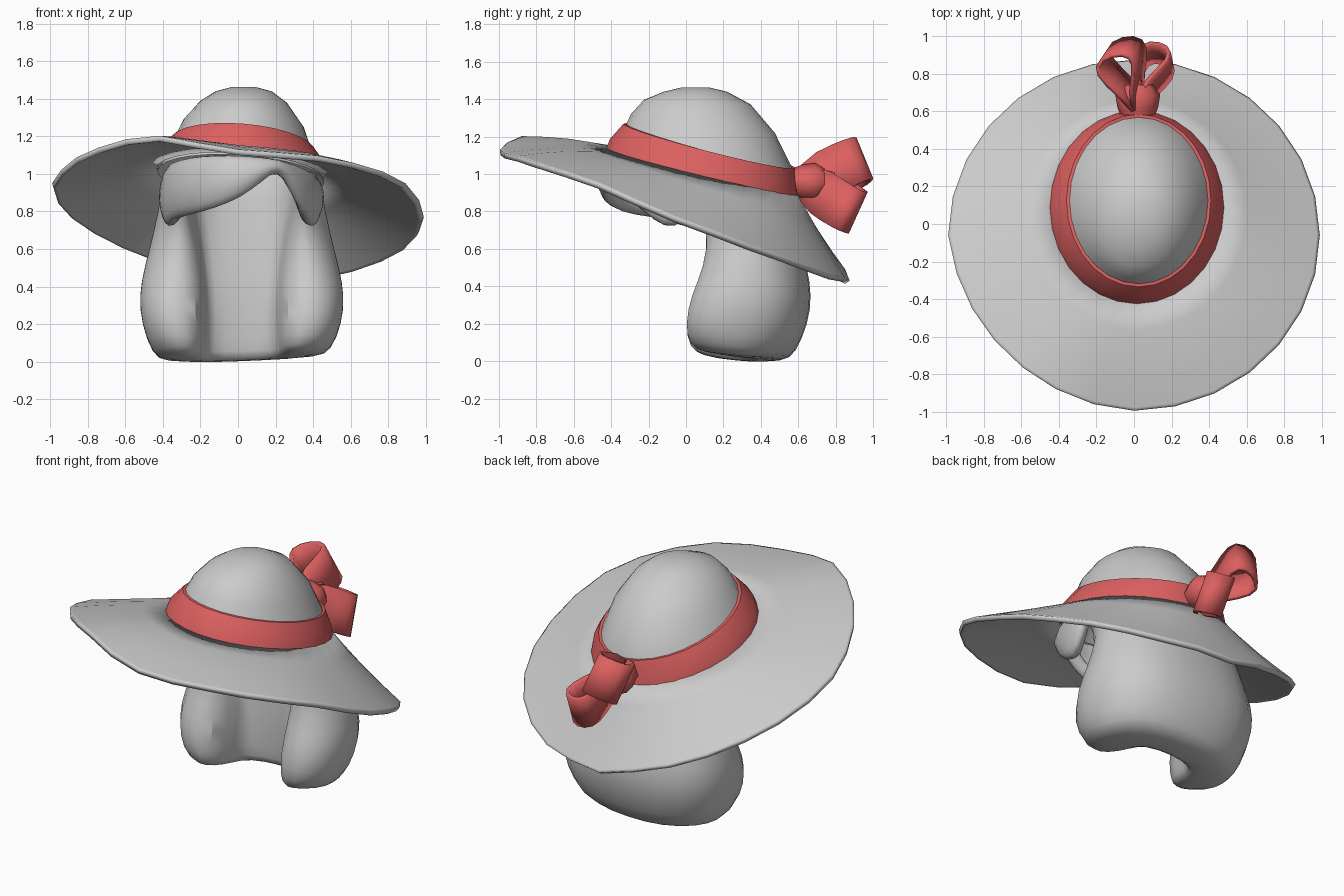
import bpy, bmesh, math
from math import sin, cos, pi, radians
from mathutils import Vector

if "Cube" in bpy.data.objects:
    bpy.data.objects.remove(bpy.data.objects["Cube"])


def material(name, rgb):
    m = bpy.data.materials.new(name)
    m.diffuse_color = (*rgb, 1)
    m.use_nodes = True
    m.node_tree.nodes["Principled BSDF"].inputs["Base Color"].default_value = m.diffuse_color
    return m


GREY = material("light_grey", (0.6, 0.6, 0.6))
RED = material("ribbon_red", (0.72, 0.117, 0.117))


def loft(name, rings, mat, closed=True, caps=(False, False), cap_quads=(), angle=40, thick=0,
         subsurf=0, offset=-1):
    """Skin a list of equally long point rings; cap_quads closes both ends of a concave section."""
    n = len(rings[0])
    last = (len(rings) - 1) * n
    verts = [p for r in rings for p in r]
    faces = []
    for i in range(len(rings) - 1):
        for j in range(n if closed else n - 1):
            k = (j + 1) % n
            faces.append((i * n + j, i * n + k, (i + 1) * n + k, (i + 1) * n + j))
    if caps[0]:
        faces.append(tuple(range(n - 1, -1, -1)))
    if caps[1]:
        faces.append(tuple(last + j for j in range(n)))
    for q in cap_quads:
        faces += [q, tuple(last + j for j in q)]
    me = bpy.data.meshes.new(name)
    me.from_pydata(verts, [], faces)
    if cap_quads:
        bm = bmesh.new()
        bm.from_mesh(me)
        bmesh.ops.recalc_face_normals(bm, faces=bm.faces)
        bm.to_mesh(me)
        bm.free()
    me.materials.append(mat)
    ob = bpy.data.objects.new(name, me)
    bpy.context.collection.objects.link(ob)
    bpy.ops.object.select_all(action='DESELECT')
    ob.select_set(True)
    bpy.context.view_layer.objects.active = ob
    bpy.ops.object.shade_smooth_by_angle(angle=radians(angle))
    if thick:
        s = ob.modifiers.new("thickness", 'SOLIDIFY')
        s.thickness, s.offset = thick, offset
    if subsurf:
        s = ob.modifiers.new("smooth", 'SUBSURF')
        s.levels = s.render_levels = subsurf
    return ob


N = 28
ANGLES = [2 * pi * i / N for i in range(N)]


def ring(cx, cy, rx, ry, z, tx=0, ty=0):
    """Tilted ellipse, counter-clockwise from +x."""
    return [Vector((cx + rx * cos(a), cy + ry * sin(a), z + tx * cos(a) + ty * sin(a))) for a in ANGLES]


# Hat brim: wavy rim blended into the tilted base of the crown
RIM_Z = [0.77, 0.59, 0.46, 0.43, 0.57, 0.76, 0.95, 1.11, 1.215, 1.13, 1.09, 0.98]


def rim_point(a):
    f = a / (2 * pi) * 12
    i = int(f)
    z = RIM_Z[i % 12] + (RIM_Z[(i + 1) % 12] - RIM_Z[i % 12]) * (f - i)
    flat = 1 - 0.04 * max(0, cos(2 * (a - radians(222)))) * (sin(a) < 0)
    return Vector((0.99 * flat * cos(a), -0.06 + 0.935 * flat * sin(a), z))


base = ring(0.015, 0.085, 0.455, 0.505, 1.025, -0.03, -0.115)
brim = []
for t in (1, 0.97, 0.75, 0.5, 0.25, 0):
    sag = 0.018 * sin(pi * t)
    brim.append([b.lerp(rim_point(a), t) - Vector((0, 0, sag * sin(a))) for a, b in zip(ANGLES, base)])
loft("hat_brim", brim, GREY, thick=0.03)

# Hat crown: dome standing on the tilted base
crown = [ring(0.015, 0.085, 0.45, 0.5, 1.015, -0.03, -0.115),
         ring(0.025, 0.125, 0.37, 0.445, 1.147, -0.03, -0.118),
         ring(0.03, 0.09, 0.32, 0.385, 1.27, -0.02, -0.05),
         ring(0.03, 0.06, 0.23, 0.285, 1.385, -0.005, -0.012),
         ring(0.03, 0.05, 0.15, 0.17, 1.44),
         ring(0.03, 0.05, 0.06, 0.07, 1.464)]
loft("hat_crown", crown, GREY, caps=(False, True))

# Ribbon band around the crown
band = [ring(0.015, 0.085, 0.468, 0.518, 1.005, -0.03, -0.115),
        ring(0.017, 0.095, 0.45, 0.502, 1.07, -0.03, -0.117),
        ring(0.025, 0.125, 0.385, 0.46, 1.15, -0.03, -0.118),
        ring(0.025, 0.125, 0.36, 0.435, 1.15, -0.03, -0.118)]
loft("hat_band", band, RED, angle=35)


# Bow: two teardrop ribbon loops and a knot
def bow_loop(name, length, width, side):
    start = Vector((0.02, 0.63, 0.955))
    length, width, side = Vector(length), Vector(width), Vector(side)
    rows = []
    for i in range(13):
        u = i / 12
        s = sin(pi * u) ** 0.8 if 0 < i < 12 else 0
        mid = start + length * s + side * sin(2 * pi * u) * (0.4 + 0.6 * s)
        half = width * (0.7 + 0.4 * sin(2 * pi * min(s, 0.5) / 2) - 0.1 * s) * 0.5
        rows.append([mid + half * k for k in (-1, 0, 1)])
    loft(name, rows, RED, closed=False, angle=50, thick=0.022, offset=0)


bow_loop("bow_loop_upper", (-0.11, 0.31, 0.115), (0.06, 0.09, -0.22), (0.105, 0.03, 0.03))
bow_loop("bow_loop_lower", (0.12, 0.28, -0.16), (-0.02, 0.10, 0.22), (0.085, -0.02, 0.0))
knot = []
for v, r in ((0.575, 0.075), (0.62, 0.09), (0.69, 0.1), (0.74, 0.07)):
    knot.append([Vector((0.02 + r * 1.2 * cos(k * pi / 4), v, 0.955 + r * 1.05 * sin(k * pi / 4)))
                 for k in range(8)])
loft("bow_knot", [r[::-1] for r in knot], RED, caps=(True, True), angle=50)


# Long hair: C-shaped section, open to the face, with a lock on each side
def hair_section(z, w, yf, yb, xi, yi):
    m = (yf + yb) / 2
    half = [(0.5 * w, yb - 0.02), (0.87 * w, yb - 0.13), (w, m), (0.95 * w, yf + 0.12),
            (0.72 * w, yf), (xi + 0.03, yf + 0.04), (xi, m - 0.06), (xi * 0.85, yi)]
    right = [(0, yb)] + half + [(0, yi + 0.03)]
    pts = right + [(-x, y) for x, y in reversed(half)]
    low = max(0, 1 - z / 0.15)      # uneven lower ends
    return [Vector((0.02 + x, y, z + low * (0.05 * max(0, x + 0.1) + 0.2 * max(0, 0.25 - y))))
            for x, y in pts]


CAP = [(0, 1, 8, 9), (1, 2, 7, 8), (2, 3, 6, 7), (3, 4, 5, 6)]
CAP += [tuple((18 - j) % 18 for j in q) for q in CAP]
sections = [(-0.005, 0.42, 0.07, 0.53, 0.22, 0.33), (0.03, 0.49, -0.01, 0.59, 0.2, 0.32),
            (0.2, 0.55, -0.03, 0.66, 0.19, 0.31), (0.35, 0.565, 0.0, 0.68, 0.19, 0.31),
            (0.5, 0.535, 0.07, 0.655, 0.2, 0.32), (0.7, 0.48, 0.10, 0.6, 0.23, 0.34),
            (0.88, 0.445, 0.02, 0.555, 0.28, 0.36), (1.02, 0.42, -0.10, 0.5, 0.30, 0.38)]
loft("long_hair", [hair_section(*s) for s in sections], GREY, cap_quads=CAP, angle=70, subsurf=1)

# Scalp inside the hat
loft("scalp", [ring(0.015, 0.085, 0.445, 0.49, 0.985, -0.03, -0.115),
               ring(0.02, 0.1, 0.35, 0.4, 1.12, -0.03, -0.1),
               ring(0.02, 0.08, 0.18, 0.2, 1.24)], GREY, caps=(False, True))

# Fringe: swept curtain, parted where its lower edge rises
FRINGE = [(168, 0.85), (178, 0.74), (190, 0.69), (202, 0.75), (225, 0.765), (250, 0.805), (270, 0.86),
          (285, 0.94), (297, 1.03), (308, 0.90), (322, 0.79), (338, 0.69), (350, 0.72), (362, 0.86)]
rows = []
for t, r in ((0, 0.95), (0.3, 1.02), (0.6, 1.04), (0.85, 1.0), (1, 0.94)):
    row = []
    for deg, low in FRINGE:
        a = radians(deg)
        top = 1.015 - 0.1 * sin(a) - 0.03 * cos(a)
        row.append(Vector((0.02 + 0.43 * r * cos(a), 0.08 + 0.55 * r * sin(a), top + (low - top) * t)))
    rows.append(row)
loft("fringe", rows[::-1], GREY, closed=False, angle=60, thick=0.08, subsurf=1)
